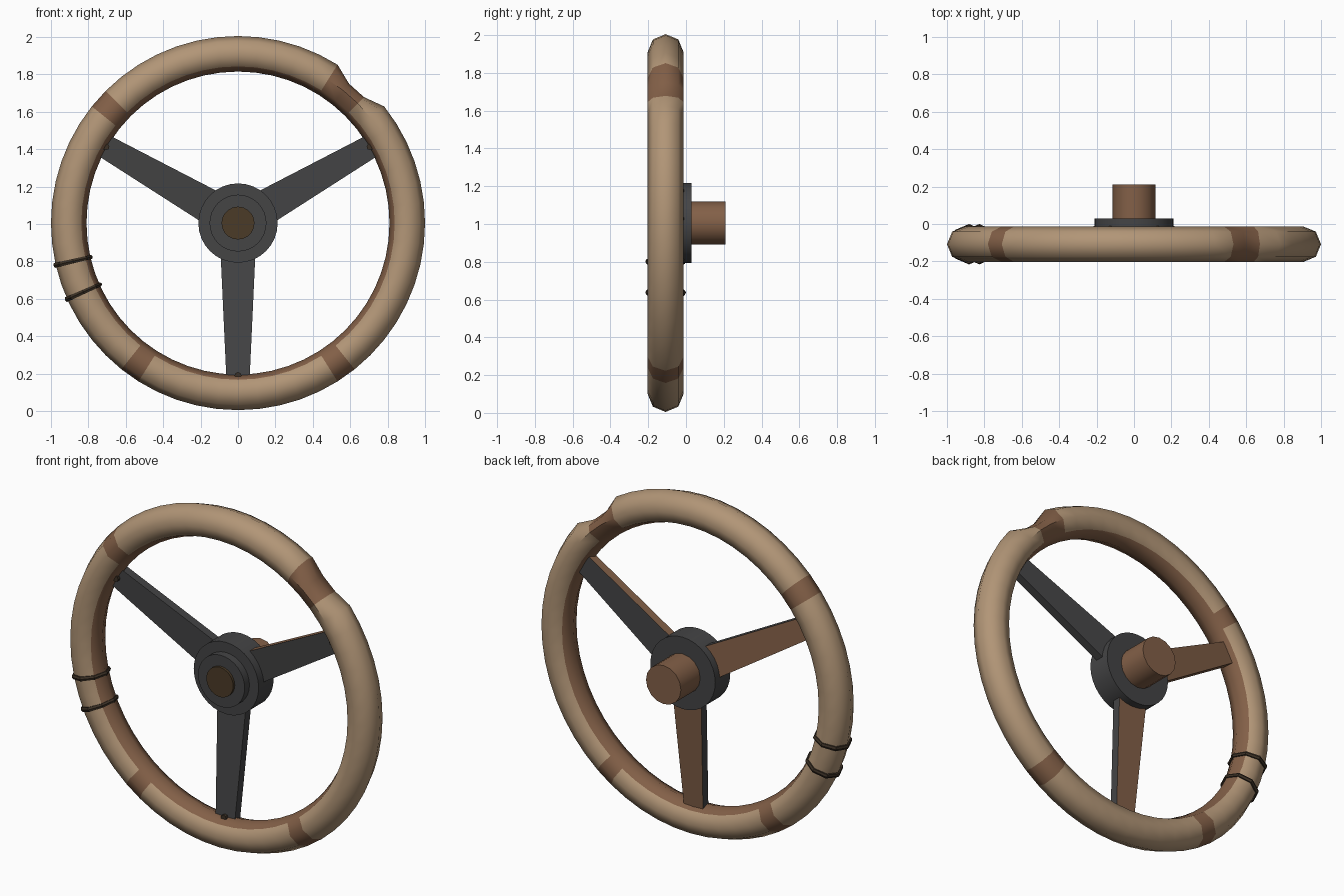
import bpy, bmesh, math
from mathutils import Vector, Matrix

cube = bpy.data.objects.get("Cube")
if cube:
    bpy.data.objects.remove(cube, do_unlink=True)

CENTRE = Vector((0, 0, 1.005))
RIM_Y, RIM_R, TUBE_R = -0.108, 0.905, 0.095
SEGMENTS, SIDES = 56, 8


def material(name, rgb):
    mat = bpy.data.materials.new(name)
    colour = [(c / 255) ** 2.2 for c in rgb] + [1]
    mat.diffuse_color = colour
    mat.use_nodes = True
    mat.node_tree.nodes["Principled BSDF"].inputs["Base Color"].default_value = colour
    return mat


tan = material("tan wood", (176, 148, 118))
brown = material("worn brown", (130, 96, 73))
grey = material("dark grey metal", (70, 70, 71))
bronze = material("dark bronze", (76, 61, 43))
cord = material("dark cord", (62, 52, 42))


def finish(name, bm, mats, angle=40):
    bmesh.ops.recalc_face_normals(bm, faces=bm.faces)
    mesh = bpy.data.meshes.new(name)
    bm.to_mesh(mesh)
    bm.free()
    for mat in mats:
        mesh.materials.append(mat)
    obj = bpy.data.objects.new(name, mesh)
    bpy.context.collection.objects.link(obj)
    bpy.ops.object.select_all(action='DESELECT')
    bpy.context.view_layer.objects.active = obj
    obj.select_set(True)
    bpy.ops.object.shade_smooth_by_angle(angle=math.radians(angle))
    return obj


def radial(r, y, angle):
    return CENTRE + Vector((r * math.cos(angle), y, r * math.sin(angle)))


def disc(name, radius, y0, y1, mat, sides=32, origin=CENTRE):
    """Cylinder along y between two depths."""
    bm = bmesh.new()
    place = Matrix.Translation((origin.x, (y0 + y1) / 2, origin.z)) @ Matrix.Rotation(math.pi / 2, 4, 'X')
    bmesh.ops.create_cone(bm, cap_ends=True, segments=sides, radius1=radius,
                          radius2=radius, depth=y1 - y0, matrix=place)
    return finish(name, bm, [mat])


# Rim: octagonal tube with brown inner faces, worn bands and one dent
bands, dented = {7, 8, 21, 36, 47}, {7, 8}
bm = bmesh.new()
rings = []
for i in range(SEGMENTS):
    ring = []
    for j in range(SIDES):
        t = math.tau * j / SIDES
        out = TUBE_R * math.cos(t)
        if i in dented and out > 0:
            out *= 0.5
        ring.append(bm.verts.new(radial(RIM_R + out, RIM_Y + TUBE_R * math.sin(t), math.tau * i / SEGMENTS)))
    rings.append(ring)
for i in range(SEGMENTS):
    a, b = rings[i], rings[(i + 1) % SEGMENTS]
    for j in range(SIDES):
        k = (j + 1) % SIDES
        face = bm.faces.new((a[j], a[k], b[k], b[j]))
        face.material_index = int(i in bands or j in (3, 4))
finish("rim", bm, [tan, brown], 50)

# Cord wraps around the rim
for n, degrees in enumerate((193, 204)):
    angle = math.radians(degrees)
    bm = bmesh.new()
    loops = []
    for j in range(SIDES):
        t = math.tau * j / SIDES
        loop = []
        for k in range(6):
            s = math.tau * k / 6
            r = TUBE_R + 0.002 + 0.011 * math.cos(s)
            shift = angle + 0.014 * math.sin(s) / RIM_R
            loop.append(bm.verts.new(radial(RIM_R + r * math.cos(t), RIM_Y + r * math.sin(t), shift)))
        loops.append(loop)
    for j in range(SIDES):
        a, b = loops[j], loops[(j + 1) % SIDES]
        for k in range(6):
            m = (k + 1) % 6
            bm.faces.new((a[k], a[m], b[m], b[k]))
    finish(f"cord_wrap_{n + 1}", bm, [cord])


# Spokes: tapered bars leaning forward to the rim
def spoke(name, degrees, brown_normals):
    angle = math.radians(degrees)
    along = Vector((math.cos(angle), 0, math.sin(angle)))
    across = Vector((-math.sin(angle), 0, math.cos(angle)))
    bm = bmesh.new()
    bmesh.ops.create_cube(bm, size=1)
    for v in bm.verts:
        tip = v.co.x > 0
        v.co = (CENTRE + along * (0.835 if tip else 0.12)
                + across * math.copysign(0.062 if tip else 0.095, v.co.z)
                + Vector((0, (-0.095 if tip else -0.03) + 0.05 * v.co.y, 0)))
    bmesh.ops.recalc_face_normals(bm, faces=bm.faces)
    for f in bm.faces:
        f.material_index = int(any(f.normal.dot(Vector(d)) > 0.9 for d in brown_normals))
    finish(name, bm, [grey, brown], 30)
    disc(name + "_bolt", 0.018, -0.135, -0.11, cord, 8, radial(0.815, 0, angle))


FRONT, BACK = (0, -1, 0), (0, 1, 0)
upper_side = math.sqrt(3) / 2
spoke("left_spoke", 30, [(-0.5, 0, upper_side)])
spoke("right_spoke", 150, [FRONT, (0.5, 0, upper_side)])
spoke("lower_spoke", 270, [BACK])

# Hub stack and steering shaft
disc("hub", 0.212, -0.11, 0.03, grey)
disc("hub_step", 0.152, -0.155, -0.1, grey)
disc("hub_cap", 0.088, -0.17, -0.15, bronze, 20)
disc("shaft", 0.114, 0.02, 0.21, brown, 16)
